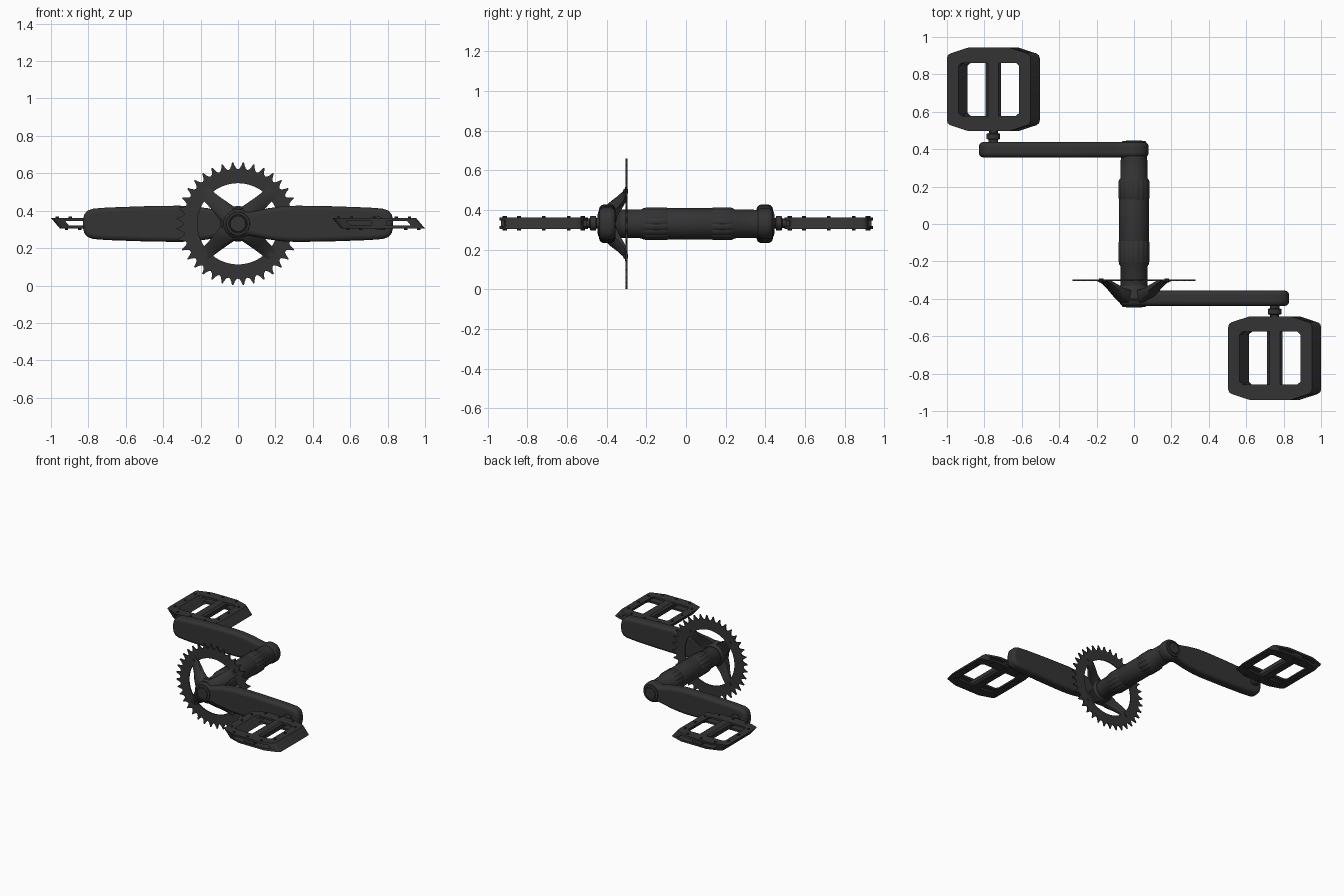
import bpy, bmesh, math
from mathutils import Matrix, Vector

cube = bpy.data.objects.get("Cube")
if cube:
    bpy.data.objects.remove(cube)

AXIS = 0.33                      # height of the crank axis
TEETH = 36

black = bpy.data.materials.new("matte black")
black.use_nodes = True
colour = (0.033, 0.033, 0.033, 1)
black.diffuse_color = colour
black.node_tree.nodes["Principled BSDF"].inputs["Base Color"].default_value = colour


def finish(name, bm, bevel=0, segments=2, angle=35):
    """Turn a bmesh into a shaded object, optionally with rounded edges."""
    bmesh.ops.recalc_face_normals(bm, faces=bm.faces)
    mesh = bpy.data.meshes.new(name)
    bm.to_mesh(mesh)
    bm.free()
    obj = bpy.data.objects.new(name, mesh)
    bpy.context.collection.objects.link(obj)
    mesh.materials.append(black)
    if bevel:
        mod = obj.modifiers.new("rounding", 'BEVEL')
        mod.width, mod.segments, mod.limit_method = bevel, segments, 'ANGLE'
        mod.angle_limit = math.radians(40)
    bpy.ops.object.select_all(action='DESELECT')
    obj.select_set(True)
    bpy.context.view_layer.objects.active = obj
    bpy.ops.object.shade_smooth_by_angle(angle=math.radians(angle))
    return obj


def loft(bm, sections, cap=True):
    """Skin a list of equally long point loops."""
    rows = [[bm.verts.new(p) for p in loop] for loop in sections]
    n = len(rows[0])
    for a, b in zip(rows, rows[1:]):
        for i in range(n):
            bm.faces.new((a[i], a[(i + 1) % n], b[(i + 1) % n], b[i]))
    if cap:
        bm.faces.new(rows[0])
        bm.faces.new(rows[-1])
    return rows


def prism_z(bm, outline, z0, z1):
    loft(bm, [[(x, y, z) for x, y in outline] for z in (z0, z1)])


def turned(bm, profile, x=0, z=AXIS, sides=40, flute=1.0):
    """Solid of (y, radius) sections about a y axis; flute < 1 cuts grooves."""
    loops = []
    for y, r in profile:
        loop = []
        for i in range(sides):
            a = 2 * math.pi * i / sides
            k = r * (flute if i % 4 == 0 else 1)
            loop.append((x + k * math.cos(a), y, z + k * math.sin(a)))
        loops.append(loop)
    loft(bm, loops)


# Axle and the grooved bearing cups
bm = bmesh.new()
turned(bm, [(-0.38, 0.07), (-0.225, 0.073), (-0.215, 0.079), (0.235, 0.079),
            (0.245, 0.073), (0.38, 0.07)])
finish("axle_shell", bm)
for name, y0, y1 in (("front_cup", -0.21, -0.09), ("rear_cup", 0.13, 0.235)):
    bm = bmesh.new()
    turned(bm, [(y0, 0.079), (y0 + 0.008, 0.083), (y1 - 0.008, 0.083), (y1, 0.079)],
           sides=64, flute=0.96)
    finish(name, bm)

# Chainring: toothed outside, round inside
bm = bmesh.new()
tooth = [(0, 0.292), (0.18, 0.297), (0.34, 0.312), (0.44, 0.329), (0.56, 0.329),
         (0.66, 0.312), (0.82, 0.297)]
outer, inner = [], []
for t in range(TEETH):
    for f, r in tooth:
        a = 2 * math.pi * (t + f) / TEETH
        d = Vector((math.cos(a), 0, math.sin(a)))
        outer.append(d * r)
        inner.append(d * 0.217)
centre = Vector((0, -0.30, AXIS))
back, front = Vector((0, 0.004, 0)) + centre, Vector((0, -0.004, 0)) + centre
rows = loft(bm, [[p + back for p in inner], [p + back for p in outer],
                 [p + front for p in outer], [p + front for p in inner]], cap=False)
n = len(outer)
for i in range(n):
    j = (i + 1) % n
    bm.faces.new((rows[3][i], rows[3][j], rows[0][j], rows[0][i]))
finish("chainring", bm, angle=30)

# Four spider arms sweeping back from the hub to the ring: radius, front y, half width, depth
sweep = [(0.03, -0.425, 0.055, 0.07), (0.08, -0.418, 0.052, 0.065), (0.12, -0.392, 0.046, 0.05),
         (0.16, -0.357, 0.04, 0.036), (0.20, -0.326, 0.036, 0.022), (0.225, -0.312, 0.035, 0.013),
         (0.255, -0.306, 0.026, 0.006)]
for k, deg in enumerate((43, 137, 223, 317)):
    bm = bmesh.new()
    turn = Matrix.Translation((0, 0, AXIS)) @ Matrix.Rotation(-math.radians(deg), 4, 'Y')
    loft(bm, [[turn @ Vector(p) for p in
               ((r, y + d, -w), (r, y + d, w), (r, y + d * 0.3, w), (r, y, w * 0.6),
                (r, y, -w * 0.6), (r, y + d * 0.3, -w))] for r, y, w, d in sweep])
    spot = turn @ Vector((0.24, 0, 0))
    turned(bm, [(-0.314, 0.012), (-0.292, 0.012)], spot.x, spot.z, 12)
    finish(f"spider_arm_{k + 1}", bm, angle=50)
bm = bmesh.new()
turned(bm, [(-0.415, 0.085), (-0.40, 0.095), (-0.36, 0.09), (-0.33, 0.075)])
finish("spider_hub", bm)

# Crank arms: x and half height along the arm
shape = [(0.055, 0.062), (0.1, 0.07), (0.16, 0.083), (0.24, 0.094), (0.32, 0.097), (0.5, 0.094),
         (0.7, 0.087), (0.775, 0.081), (0.805, 0.07), (0.822, 0.05), (0.829, 0.022)]


def crank(name, side):
    upper = [(0.078 * math.cos(a), 0.078 * math.sin(a)) for a in
             (math.radians(d) for d in range(180, 59, -12))] + shape
    outline = upper + [(x, -h) for x, h in reversed(upper[1:])]
    bm = bmesh.new()
    loft(bm, [[(side * x, -side * y, AXIS + z) for x, z in outline] for y in (0.356, 0.438)])
    finish(name + "_crank_arm", bm, 0.024, 4, 50)
    # Stepped hub cap on the outer face and collar on the inner
    bm = bmesh.new()
    turned(bm, [(-side * y, r) for y, r in
                ((0.34, 0.07), (0.43, 0.066), (0.443, 0.062), (0.445, 0.05),
                 (0.441, 0.047), (0.441, 0.043), (0.447, 0.041), (0.447, 0.02))])
    finish(name + "_hub_cap", bm)
    # Pedal spindle and its collar
    bm = bmesh.new()
    turned(bm, [(-side * y, r) for y, r in
                ((0.42, 0.026), (0.452, 0.026), (0.454, 0.036), (0.482, 0.036),
                 (0.486, 0.024), (0.52, 0.024))], side * 0.752, AXIS + 0.003, 20)
    finish(name + "_pedal_spindle", bm)


def pedal(name, cx, cy):
    half = 0.029
    bm = bmesh.new()
    # Side bars
    for s in (-1, 1):
        edge = [(0.162, 0.2), (0.205, 0.192), (0.219, 0.182), (0.224, 0.165)]
        bar = edge + [(x, -y) for x, y in reversed(edge)]
        prism_z(bm, [(s * x, y) for x, y in bar], -half, half)
        # Paired rails at each end, leaving a slot between them
        right = [(0.11, 0.223), (0.205, 0.192), (0.164, 0.125), (0.145, 0.142)]
        rail = right + [(-x, y) for x, y in reversed(right)]
        for z0, z1 in ((0.013, half), (-half, -0.013)):
            prism_z(bm, [(x, s * y) for x, y in rail], z0, z1)
    # Lean the frame over
    for v in bm.verts:
        v.co.x -= v.co.z * 0.85
    # Central spindle housing
    body = [(-0.042, 0.015), (-0.028, 0.028), (0.028, 0.028), (0.042, 0.015),
            (0.042, -0.015), (0.028, -0.028), (-0.028, -0.028), (-0.042, -0.015)]
    loft(bm, [[(x, y, z) for x, z in body] for y in (-0.215, 0.215)])
    # Grip pins on both faces
    for x, y in ((0.19, 0), (0.19, 0.125), (0.12, 0.195), (0.0, 0.2)):
        for sx in (-1, 1):
            for sy in (-1, 1):
                if (x == 0 and sx < 0) or (y == 0 and sy < 0):
                    continue
                for sz in (-1, 1):
                    place = Matrix.Translation((sx * x - sz * 0.025, sy * y, sz * 0.03))
                    bmesh.ops.create_cone(bm, cap_ends=True, segments=8, radius1=0.009,
                                          radius2=0.009, depth=0.012, matrix=place)
    obj = finish(name + "_pedal", bm)
    obj.location = (cx, cy, AXIS + 0.003)


crank("front", 1)
crank("rear", -1)
pedal("front", 0.752, -0.717)
pedal("rear", -0.752, 0.72)
